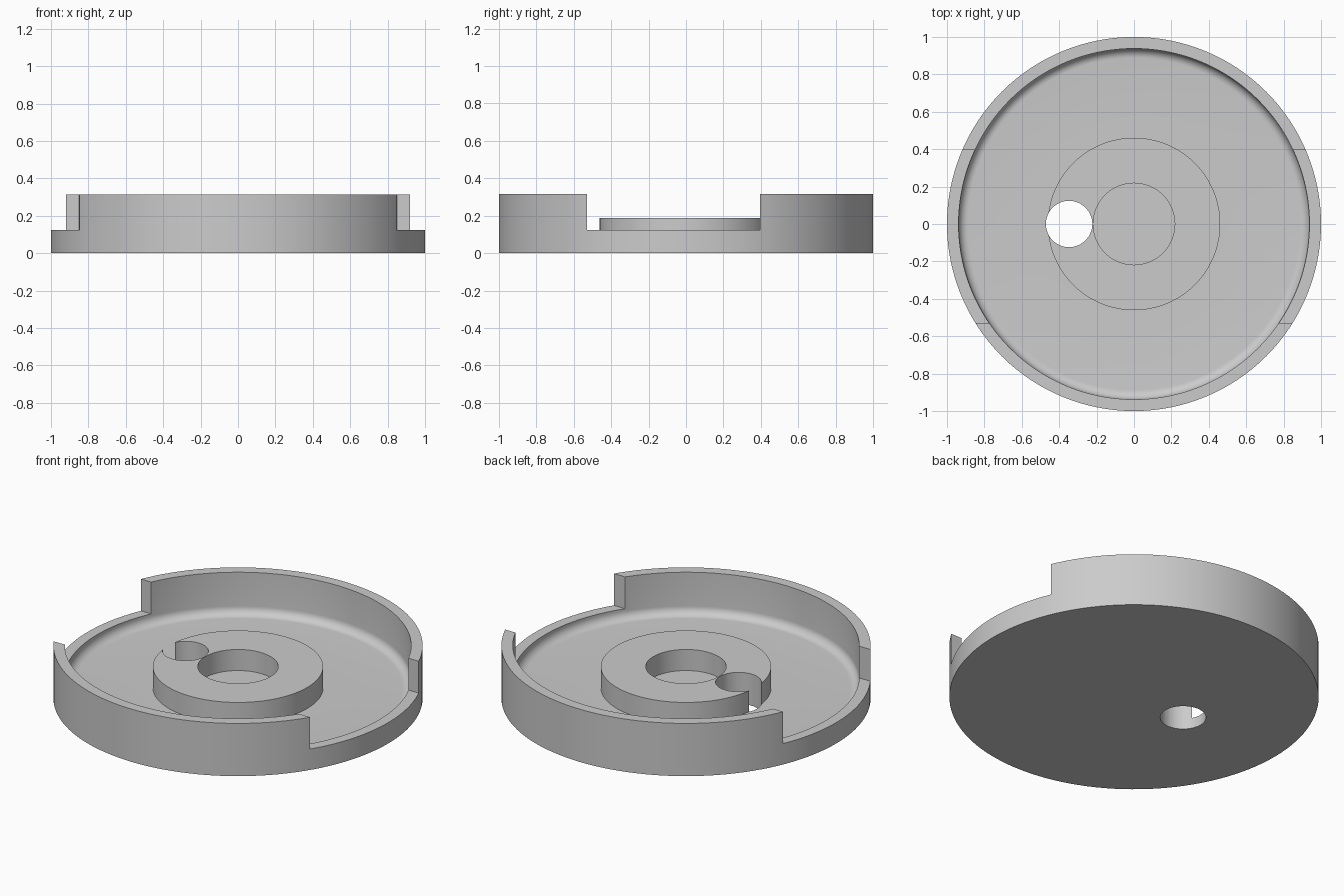
import bpy, bmesh, math
from mathutils import Matrix

cube = bpy.data.objects.get("Cube")
if cube:
    bpy.data.objects.remove(cube, do_unlink=True)

FLOOR, SILL, HUB_TOP, RIM_TOP = 0.063, 0.125, 0.189, 0.315
WALL_R, HUB_R, BORE_R, FILLET = 0.938, 0.461, 0.218, 0.05
SEGMENTS = 128

grey = bpy.data.materials.new("plain grey")
grey.use_nodes = True
colour = (0.6, 0.6, 0.6, 1)
grey.diffuse_color = colour
grey.node_tree.nodes["Principled BSDF"].inputs["Base Color"].default_value = colour


def add_object(name, bm):
    mesh = bpy.data.meshes.new(name)
    bmesh.ops.recalc_face_normals(bm, faces=bm.faces)
    bm.to_mesh(mesh)
    bm.free()
    mesh.materials.append(grey)
    obj = bpy.data.objects.new(name, mesh)
    bpy.context.collection.objects.link(obj)
    return obj


def lathe(name, profile):
    bm = bmesh.new()
    verts = [bm.verts.new((r, 0, z)) for r, z in profile]
    edges = [bm.edges.new(pair) for pair in zip(verts, verts[1:])]
    bmesh.ops.spin(bm, geom=verts + edges, cent=(0, 0, 0), axis=(0, 0, 1),
                   angle=math.tau, steps=SEGMENTS, use_merge=False)
    bmesh.ops.remove_doubles(bm, verts=bm.verts, dist=1e-5)
    return add_object(name, bm)


def box(name, x0, x1, y0, y1, z0, z1):
    bm = bmesh.new()
    place = Matrix.Translation(((x0 + x1) / 2, (y0 + y1) / 2, (z0 + z1) / 2))
    bmesh.ops.create_cube(bm, size=1, matrix=place @ Matrix.Diagonal((x1 - x0, y1 - y0, z1 - z0, 1)))
    return add_object(name, bm)


def cut(target, cutter):
    cutter.hide_render = True
    mod = target.modifiers.new(cutter.name, 'BOOLEAN')
    mod.operation, mod.solver, mod.object = 'DIFFERENCE', 'EXACT', cutter
    bpy.context.view_layer.objects.active = target
    bpy.ops.object.modifier_apply(modifier=mod.name)
    bpy.data.objects.remove(cutter, do_unlink=True)


# Round tray: base, rim, filleted inner corner and raised hub with a blind bore
fillet = []
for i in range(9):
    a = math.radians(90 * i / 8)
    fillet.append((WALL_R - FILLET + FILLET * math.cos(a), FLOOR + FILLET - FILLET * math.sin(a)))
tray = lathe("round_tray", [(0, 0), (1, 0), (1, RIM_TOP), (WALL_R, RIM_TOP)] + fillet +
             [(HUB_R, FLOOR), (HUB_R, HUB_TOP), (BORE_R, HUB_TOP), (BORE_R, FLOOR), (0, FLOOR)])

# Lowered rim on both sides
for side in (-1, 1):
    x0, x1 = sorted((side * 0.6, side * 1.2))
    cut(tray, box("rim_notch", x0, x1, -0.53, 0.395, SILL, 0.6))

# Through hole beside the bore, just breaking out of the hub wall
bm = bmesh.new()
bmesh.ops.create_cone(bm, cap_ends=True, segments=64, radius1=0.124, radius2=0.124,
                      depth=1, matrix=Matrix.Translation((-0.347, 0, 0)))
cut(tray, add_object("through_hole", bm))

# Smooth round walls with crisp corners
bpy.ops.object.select_all(action='DESELECT')
tray.select_set(True)
bpy.context.view_layer.objects.active = tray
bpy.ops.object.shade_smooth_by_angle(angle=math.radians(30))
